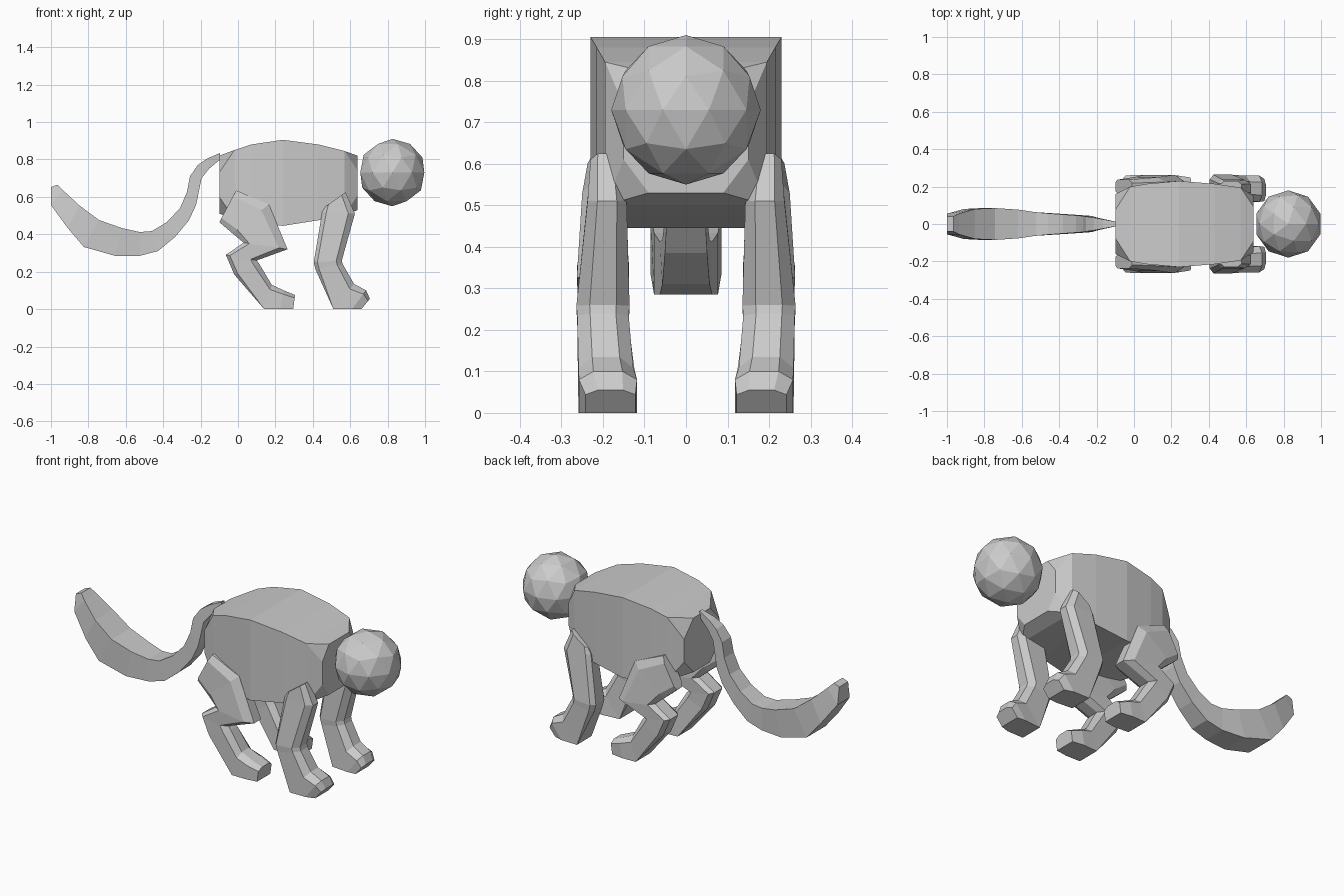
import bpy, bmesh
from mathutils import Vector


def loft(name, rings, mirror=False):
    """Skin a list of equal-length point rings and cap both ends."""
    bm = bmesh.new()
    loops = [[bm.verts.new(p) for p in ring] for ring in rings]
    n = len(loops[0])
    for a, b in zip(loops, loops[1:]):
        for i in range(n):
            j = (i + 1) % n
            bm.faces.new((a[i], a[j], b[j], b[i]))
    bm.faces.new(loops[0])
    bm.faces.new(loops[-1])
    bmesh.ops.remove_doubles(bm, verts=bm.verts, dist=0.0005)
    bmesh.ops.recalc_face_normals(bm, faces=bm.faces)
    mesh = bpy.data.meshes.new(name)
    bm.to_mesh(mesh)
    bm.free()
    ob = bpy.data.objects.new(name, mesh)
    bpy.context.collection.objects.link(ob)
    if mirror:
        mod = ob.modifiers.new("mirror", 'MIRROR')
        mod.use_axis = (False, True, False)
        mod.use_mirror_merge = False
    return ob


def body_ring(x, w, top, bottom, cy=0.0, cz=0.0):
    """Rectangle across x with corners cut by cy, cz (zero = sharp)."""
    return [(x, -w, bottom + cz), (x, -w + cy, bottom), (x, w - cy, bottom), (x, w, bottom + cz),
            (x, w, top - cz), (x, w - cy, top), (x, -w + cy, top), (x, -w, top - cz)]


# Body: box-like sections with clipped corners at both ends
loft("body", [
    body_ring(-0.10, 0.16, 0.82, 0.51, 0.085, 0.09),
    body_ring(-0.02, 0.20, 0.85, 0.485),
    body_ring(0.07, 0.215, 0.88, 0.465),
    body_ring(0.24, 0.23, 0.905, 0.445),
    body_ring(0.43, 0.215, 0.88, 0.475),
    body_ring(0.57, 0.195, 0.845, 0.50),
    body_ring(0.64, 0.15, 0.82, 0.53, 0.06, 0.08),
])

# Head
bpy.ops.mesh.primitive_ico_sphere_add(subdivisions=2, radius=0.18, location=(0.825, 0, 0.73))
bpy.context.object.name = "head"

# Tail: square section; upper x,z, lower x,z, half width
tail = [
    (-0.095, 0.835, -0.095, 0.80, 0.012), (-0.165, 0.805, -0.155, 0.75, 0.025),
    (-0.215, 0.77, -0.195, 0.70, 0.034), (-0.257, 0.71, -0.215, 0.60, 0.04),
    (-0.273, 0.625, -0.225, 0.555, 0.043), (-0.31, 0.54, -0.262, 0.475, 0.046),
    (-0.38, 0.465, -0.337, 0.385, 0.051), (-0.46, 0.417, -0.428, 0.31, 0.057),
    (-0.525, 0.412, -0.525, 0.285, 0.063), (-0.62, 0.433, -0.658, 0.285, 0.077),
    (-0.743, 0.476, -0.824, 0.332, 0.085), (-0.85, 0.556, -0.91, 0.433, 0.08),
    (-0.936, 0.636, -1.0, 0.556, 0.055), (-0.965, 0.665, -1.0, 0.652, 0.04),
]
loft("tail", [[(ux, -w, uz), (ux, w, uz), (lx, w, lz), (lx, -w, lz)]
              for ux, uz, lx, lz, w in tail])


def leg_ring(fx, fz, bx, bz, y, w):
    """Eight-sided section between a front and a back point; flat at the sole."""
    front, back = Vector((fx, -y, fz)), Vector((bx, -y, bz))
    t, s = (1.0, 1.0) if bz == 0 else (0.87, 0.6)
    prof = [(0, 0.5), (0.2, 1), (t, 1), (1, s)]
    prof += [(u, -v) for u, v in reversed(prof)]
    return [front.lerp(back, u) + Vector((0, v * w, 0)) for u, v in prof]


# Legs: front x,z, back x,z, centre y, half width
hind_leg = [
    (-0.01, 0.635, -0.10, 0.465, 0.20, 0.037),
    (0.165, 0.56, -0.03, 0.405, 0.20, 0.05),
    (0.265, 0.32, 0.03, 0.355, 0.20, 0.063),
    (0.10, 0.26, -0.065, 0.29, 0.20, 0.06),
    (0.115, 0.24, -0.02, 0.185, 0.20, 0.06),
    (0.18, 0.13, 0.14, 0.0, 0.19, 0.066),
    (0.245, 0.10, 0.225, 0.0, 0.188, 0.07),
    (0.305, 0.075, 0.295, 0.0, 0.188, 0.06),
]
fore_leg = [
    (0.575, 0.625, 0.47, 0.55, 0.195, 0.035),
    (0.625, 0.51, 0.45, 0.52, 0.19, 0.047),
    (0.555, 0.26, 0.405, 0.25, 0.20, 0.064),
    (0.56, 0.24, 0.415, 0.21, 0.20, 0.062),
    (0.62, 0.135, 0.51, 0.0, 0.193, 0.066),
    (0.685, 0.10, 0.61, 0.0, 0.188, 0.07),
    (0.705, 0.055, 0.66, 0.0, 0.182, 0.06),
]
loft("hind_legs", [leg_ring(*r) for r in hind_leg], mirror=True)
loft("front_legs", [leg_ring(*r) for r in fore_leg], mirror=True)
